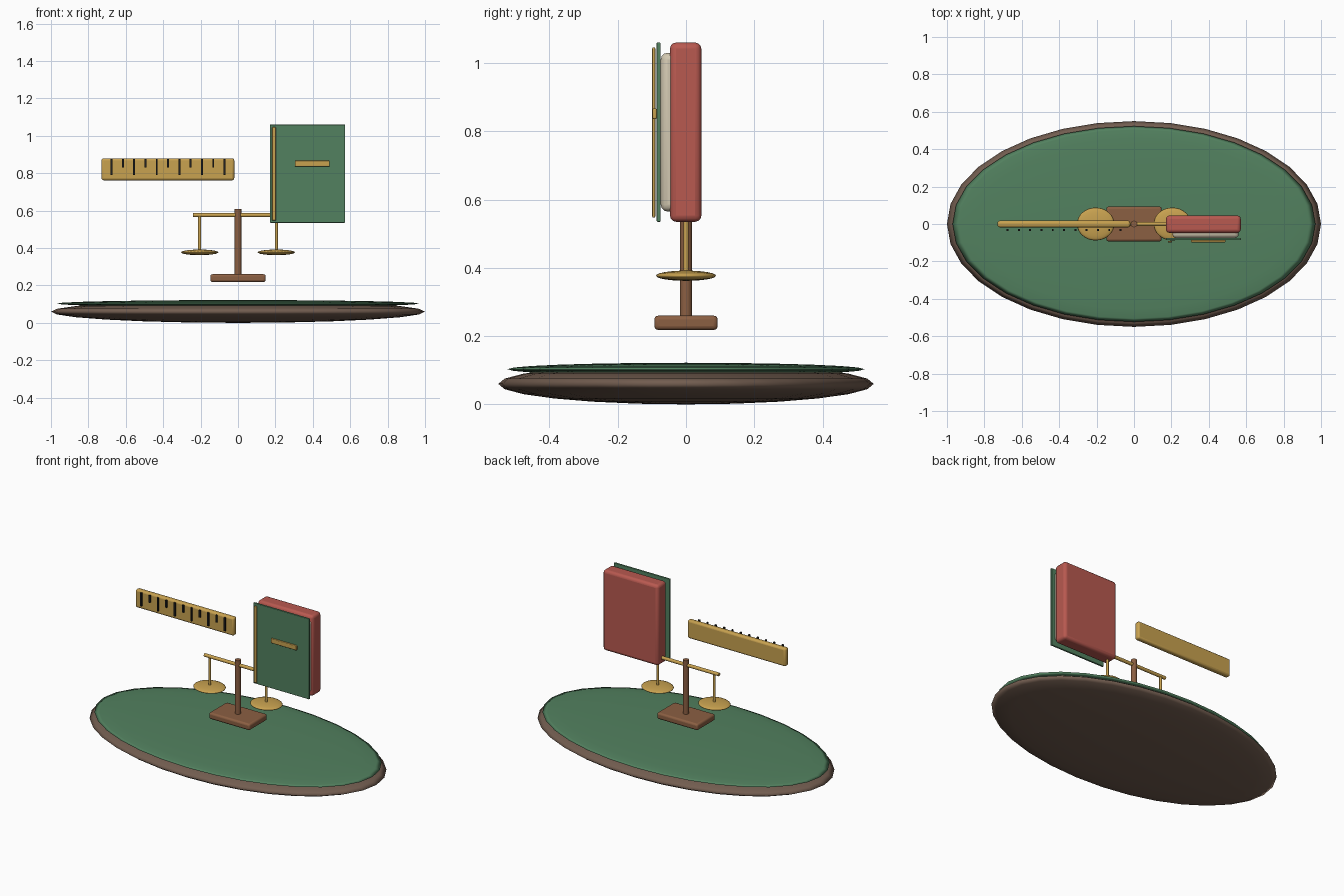
import bpy
from math import radians, pi

if "Cube" in bpy.data.objects:
    bpy.data.objects.remove(bpy.data.objects["Cube"])


def material(name, rgb):
    m = bpy.data.materials.new(name)
    m.diffuse_color = (*rgb, 1)
    m.use_nodes = True
    m.node_tree.nodes["Principled BSDF"].inputs["Base Color"].default_value = m.diffuse_color
    return m


WOOD_DARK = material("dark_wood", (0.17, 0.11, 0.08))
WOOD = material("wood", (0.26, 0.115, 0.055))
GREEN = material("green", (0.085, 0.22, 0.115))
GOLD = material("brass", (0.58, 0.36, 0.08))
RED = material("red", (0.48, 0.10, 0.08))
CREAM = material("paper", (0.65, 0.58, 0.44))
INK = material("ink", (0.015, 0.015, 0.015))


def finish(name, mat):
    ob = bpy.context.object
    ob.name = name
    ob.data.materials.append(mat)
    return ob


def box(name, mat, x, y, z, bevel=0.0):
    """Box from (min, max) ranges, optionally with rounded edges."""
    bpy.ops.mesh.primitive_cube_add(
        size=1, location=[(r[0] + r[1]) / 2 for r in (x, y, z)])
    ob = finish(name, mat)
    ob.scale = [r[1] - r[0] for r in (x, y, z)]
    bpy.ops.object.transform_apply(location=False, rotation=False, scale=True)
    if bevel:
        mod = ob.modifiers.new("round", "BEVEL")
        mod.width = bevel
        mod.segments = 3
        bpy.ops.object.shade_smooth_by_angle(angle=radians(35))
    return ob


def rod(name, mat, center, radius, length, along_x=False):
    bpy.ops.mesh.primitive_cylinder_add(
        vertices=16, radius=radius, depth=length, location=center,
        rotation=(0, pi / 2 if along_x else 0, 0))
    finish(name, mat)
    bpy.ops.object.shade_smooth_by_angle(angle=radians(35))


def disc(name, mat, center, radii):
    bpy.ops.mesh.primitive_uv_sphere_add(
        segments=32, ring_count=12, radius=1, location=center)
    ob = finish(name, mat)
    ob.scale = radii
    bpy.ops.object.transform_apply(location=False, rotation=False, scale=True)
    bpy.ops.object.shade_smooth()


# Oval base with a felt top
disc("oval_base", WOOD_DARK, (0, 0, 0.06), (1, 0.55, 0.06))
disc("felt_top", GREEN, (0, 0, 0.103), (0.97, 0.523, 0.019))

# Balance scale
box("scale_foot", WOOD, (-0.148, 0.148), (-0.093, 0.093), (0.218, 0.26), 0.012)
rod("scale_post", WOOD, (0, 0, 0.425), 0.018, 0.37)
rod("scale_beam", GOLD, (0, 0, 0.576), 0.011, 0.48, along_x=True)
for side, x in (("left", -0.205), ("right", 0.205)):
    rod(f"{side}_hanger", GOLD, (x, 0, 0.475), 0.008, 0.2)
    disc(f"{side}_pan", GOLD, (x, 0, 0.377), (0.1, 0.088, 0.015))

# Ruler with alternating long and short ticks
box("ruler", GOLD, (-0.73, -0.02), (-0.018, 0.018), (0.762, 0.88), 0.012)
for i in range(11):
    x = -0.676 + i * 0.0604
    low = 0.83 if i % 2 else 0.79
    box(f"ruler_tick_{i}", INK, (x - 0.005, x + 0.005), (-0.037, -0.027), (low, 0.877))

# Book: back block, pages, front cover, spine strip and label bar
box("book_block", RED, (0.171, 0.571), (-0.047, 0.045), (0.535, 1.06), 0.018)
box("book_pages", CREAM, (0.205, 0.56), (-0.074, 0.0), (0.565, 1.03), 0.02)
box("book_cover", GREEN, (0.171, 0.573), (-0.086, -0.074), (0.535, 1.06), 0.003)
box("spine_strip", GOLD, (0.182, 0.203), (-0.099, -0.09), (0.547, 1.046), 0.004)
box("label_bar", GOLD, (0.304, 0.49), (-0.098, -0.086), (0.836, 0.867), 0.004)
